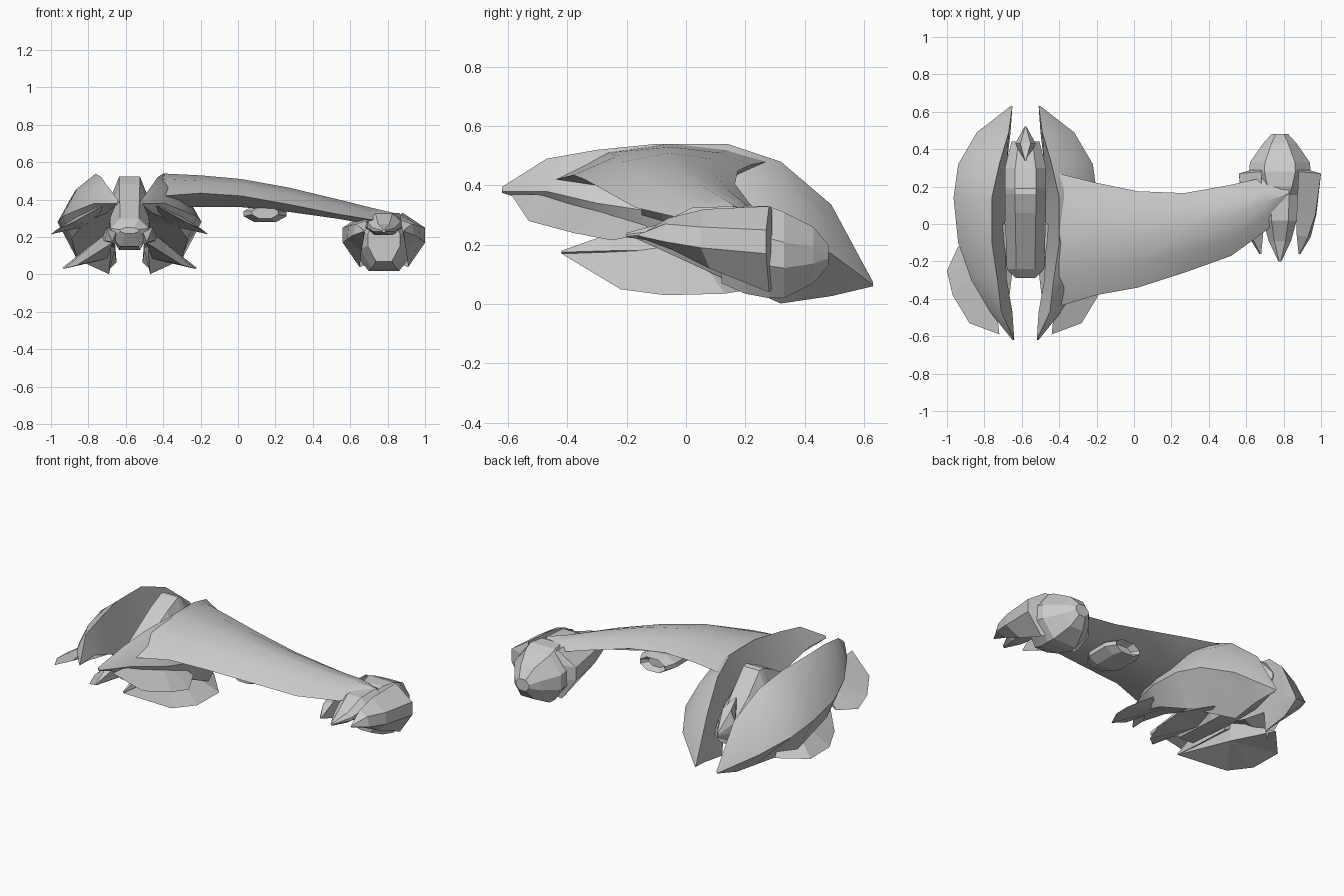
import bpy, bmesh, math

HULL_X, POD_X = -0.58, 0.78


def finish(name, bm, cx=0.0, mirror=False, smooth=None):
    bmesh.ops.remove_doubles(bm, verts=bm.verts, dist=0.0005)
    bmesh.ops.recalc_face_normals(bm, faces=bm.faces)
    me = bpy.data.meshes.new(name)
    bm.to_mesh(me)
    bm.free()
    ob = bpy.data.objects.new(name, me)
    bpy.context.collection.objects.link(ob)
    ob.location.x = cx
    if mirror:
        ob.modifiers.new("mirror", 'MIRROR').use_mirror_merge = False
    if smooth:
        bpy.ops.object.select_all(action='DESELECT')
        ob.select_set(True)
        bpy.context.view_layer.objects.active = ob
        bpy.ops.object.shade_smooth_by_angle(angle=math.radians(smooth))
    return ob


def loft(name, rings, **kw):
    """Skin a row of cross-sections and cap both ends."""
    bm = bmesh.new()
    vs = [[bm.verts.new(p) for p in r] for r in rings]
    n = len(vs[0])
    for a, b in zip(vs, vs[1:]):
        for i in range(n):
            j = (i + 1) % n
            bm.faces.new((a[i], a[j], b[j], b[i]))
    bm.faces.new(vs[0])
    bm.faces.new(vs[-1])
    return finish(name, bm, **kw)


def fin(name, root, edge, thick=0.035, **kw):
    """Wedge blade: a sharp rim joined to an upper and a lower root point."""
    bm = bmesh.new()
    x, y, z = root
    up, low = bm.verts.new((x, y, z + thick)), bm.verts.new((x, y, z - thick))
    vs = [bm.verts.new(p) for p in edge]
    for a, b in zip(vs, vs[1:]):
        bm.faces.new((up, a, b))
        bm.faces.new((low, b, a))
    bm.faces.new((up, low, vs[0]))
    bm.faces.new((up, vs[-1], low))
    return finish(name, bm, **kw)


def octagon(y, w, z0, z1, chx=0.5, chz=0.35):
    """Cross-section with chamfered corners, half width w, from z0 to z1."""
    h = (z1 - z0) * chz
    k = w * chx
    return [(-k, y, z0), (k, y, z0), (w, y, z0 + h), (w, y, z1 - h),
            (k, y, z1), (-k, y, z1), (-w, y, z1 - h), (-w, y, z0 + h)]


# Hull shells: y, then (offset, z) of ridge, outer upper, outer lower, bottom, inner
shell = [
    (-0.62, .06, .395, .065, .39, .07, .38, .065, .375, .06, .38),
    (-0.47, .13, .49, .16, .45, .19, .38, .12, .33, .07, .38),
    (-0.30, .15, .52, .23, .46, .29, .34, .24, .28, .10, .31),
    (-0.10, .18, .54, .28, .46, .36, .31, .31, .19, .11, .23),
    (0.14, .18, .54, .29, .45, .385, .28, .28, .08, .11, .16),
    (0.32, .14, .48, .27, .40, .36, .24, .11, .002, .10, .12),
    (0.49, .09, .335, .18, .27, .26, .17, .11, .027, .08, .13),
    (0.63, .07, .075, .075, .07, .08, .065, .075, .06, .07, .065),
]
loft("hull_shell", [[(s[i], s[0], s[i + 1]) for i in range(1, 11, 2)] for s in shell],
     cx=HULL_X, mirror=True, smooth=28)

# Core between the shells, with a raised cabin and a separate tail wedge
loft("hull_core", [
    octagon(-0.29, .05, .22, .25), octagon(-0.24, .10, .15, .30),
    octagon(0.06, .11, .13, .48), octagon(0.16, .11, .13, .525),
    octagon(0.19, .11, .13, .52), octagon(0.30, .11, .13, .40),
    octagon(0.44, .075, .15, .26)], cx=HULL_X)
loft("tail_wedge", [
    octagon(0.34, .005, .20, .40), octagon(0.43, .055, .17, .36),
    octagon(0.52, .005, .22, .25)], cx=HULL_X)

# Front side blades, lower blades and small nose spikes
fin("upper_fin", (.18, -.20, .32),
    [(.14, -.59, .37), (.30, -.53, .28), (.39, -.38, .24), (.42, -.25, .215), (.36, -.12, .24)],
    thick=0.05, cx=HULL_X, mirror=True)
fin("lower_fin", (.12, .0, .155),
    [(.09, -.42, .17), (.28, -.22, .05), (.35, -.07, .03), (.36, .13, .035), (.22, .28, .06)],
    thick=0.07, cx=HULL_X, mirror=True)
loft("nose_spike", [
    [(.08, .0, .14), (.15, .0, .18), (.13, .0, .27), (.08, .0, .25)],
    [(.08, -.25, .15), (.13, -.25, .18), (.12, -.25, .24), (.07, -.25, .23)],
    [(.09, -.42, .17), (.10, -.42, .175), (.095, -.42, .18), (.09, -.42, .178)]],
    cx=HULL_X, mirror=True)

# Wing arm: x, front y, back y, front edge z, top z, bottom z
wing = [
    (-0.40, -.44, .27, .42, .54, .36), (-0.20, -.38, .22, .435, .53, .36),
    (0.02, -.34, .175, .42, .51, .36), (0.27, -.26, .165, .375, .465, .335),
    (0.52, -.17, .21, .325, .405, .30), (0.70, -.04, .25, .295, .36, .27),
    (0.83, .07, .24, .29, .33, .26),
]


def wing_ring(x, yf, yb, zf, zt, zb):
    """Thin arched section: sharp front and back edges, bellied underside."""
    w = yb - yf
    return [(x, yf, zf), (x, yf + .25 * w, zt - .03), (x, yf + .55 * w, zt),
            (x, yf + .82 * w, zt - .02), (x, yb, zt - .06),
            (x, yf + .68 * w, zb + .005), (x, yf + .38 * w, zb)]


loft("wing_arm", [wing_ring(*s) for s in wing], smooth=32)

# Small intake under the arm, hollowed at the back
loft("under_intake", [
    octagon(-0.15, .07, .30, .36), octagon(-0.08, .115, .28, .37),
    octagon(0.06, .115, .28, .37), octagon(0.12, .085, .28, .36),
    octagon(0.08, .055, .295, .345)], cx=0.145)

# Outboard pod body with a blunt front face, tapering to the back
loft("pod_body", [
    octagon(0.12, .085, .07, .30), octagon(0.20, .13, .035, .33),
    octagon(0.28, .165, .02, .33), octagon(0.33, .16, .02, .31),
    octagon(0.43, .09, .07, .26), octagon(0.48, .045, .13, .20)], cx=POD_X)

# Pod side cheeks and centre prong
loft("pod_cheek", [
    [(.10, -.16, .23), (.105, -.16, .235), (.11, -.16, .23), (.105, -.16, .225)],
    [(.09, -.06, .29), (.15, -.07, .27), (.165, -.07, .21), (.11, -.04, .18)],
    [(.09, .06, .32), (.19, .05, .26), (.195, .05, .19), (.12, .08, .12)],
    [(.10, .28, .33), (.22, .27, .25), (.22, .27, .17), (.13, .28, .04)],
    [(.09, .29, .32), (.15, .29, .25), (.15, .29, .17), (.10, .29, .05)]],
    cx=POD_X, mirror=True)
loft("pod_prong", [
    octagon(-0.20, .008, .225, .24), octagon(-0.09, .06, .21, .27),
    octagon(0.02, .09, .21, .325), octagon(0.16, .10, .21, .33)], cx=POD_X)
